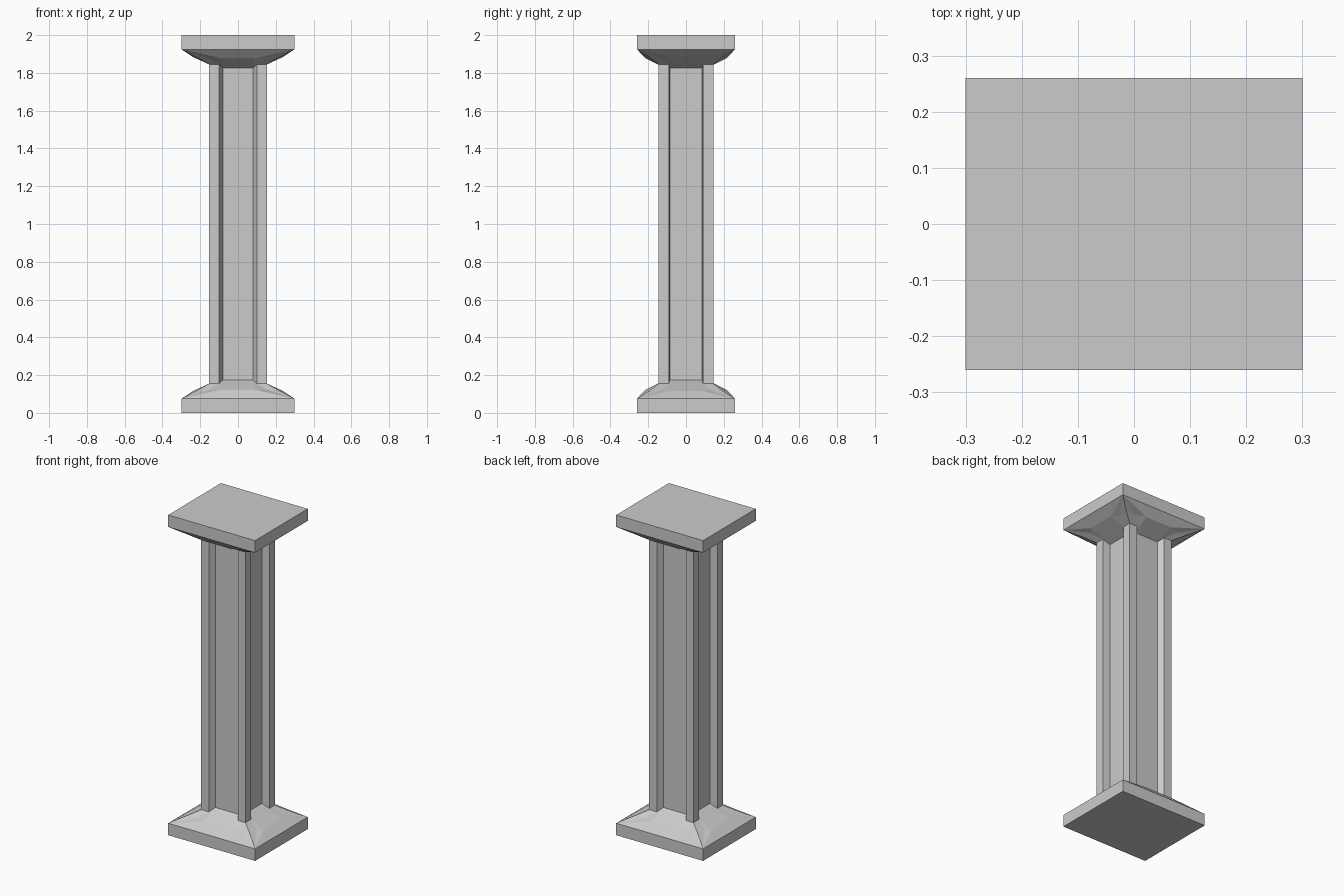
import bpy
import bmesh

old = bpy.data.objects.get("Cube")
if old:
    bpy.data.objects.remove(old, do_unlink=True)

stone = bpy.data.materials.new("grey_stone")
stone.use_nodes = True
GREY = (0.6, 0.6, 0.6, 1.0)
stone.diffuse_color = GREY
stone.node_tree.nodes["Principled BSDF"].inputs["Base Color"].default_value = GREY

HEIGHT = 2.0
HX, HY = 0.3, 0.26            # half size of the slabs
SLAB = 0.075                  # slab thickness

# One quadrant of each section, from the side panel round the post to the front panel
SHAFT = [(0.105, 0.085, 0.175), (0.153, 0.09, 0.155), (0.153, 0.145, 0.155),
         (0.10, 0.145, 0.155), (0.08, 0.11, 0.175)]
SWELL = [(0.24, 0.09, 0.115), (0.215, 0.13, 0.12), (0.215, 0.19, 0.12),
         (0.16, 0.19, 0.12), (0.09, 0.215, 0.122)]
SQUARE = [(HX, HY, SLAB)] * len(SHAFT)
FOOT = [(HX, HY, 0.0)] * len(SHAFT)


def ring(quadrant, flip=False):
    """Mirror a quadrant into a closed ring; flip turns it upside down."""
    points = []
    for sx, sy in ((1, 1), (-1, 1), (-1, -1), (1, -1)):
        part = quadrant if sx * sy > 0 else quadrant[::-1]
        points += [(sx * x, sy * y, HEIGHT - z if flip else z) for x, y, z in part]
    return points


def loft(name, rings, cap_first=False):
    bm = bmesh.new()
    loops = [[bm.verts.new(p) for p in r] for r in rings]
    for a, b in zip(loops, loops[1:]):
        n = len(a)
        for i in range(n):
            j = (i + 1) % n
            bm.faces.new((a[i], a[j], b[j], b[i]))
    if cap_first:
        bm.faces.new(loops[0])
    # Merge the points that meet at the slab corners
    bmesh.ops.remove_doubles(bm, verts=bm.verts[:], dist=0.0001)
    bmesh.ops.recalc_face_normals(bm, faces=bm.faces[:])
    mesh = bpy.data.meshes.new(name)
    bm.to_mesh(mesh)
    bm.free()
    mesh.materials.append(stone)
    obj = bpy.data.objects.new(name, mesh)
    bpy.context.collection.objects.link(obj)
    return obj


# Shaft with four corner posts and recessed panels
loft("shaft", [ring(SHAFT), ring(SHAFT, True)])

# Flared base and matching capital, each with a square slab
for name, flip in (("base", False), ("capital", True)):
    loft(name, [ring(s, flip) for s in (FOOT, SQUARE, SWELL, SHAFT)], cap_first=True)
